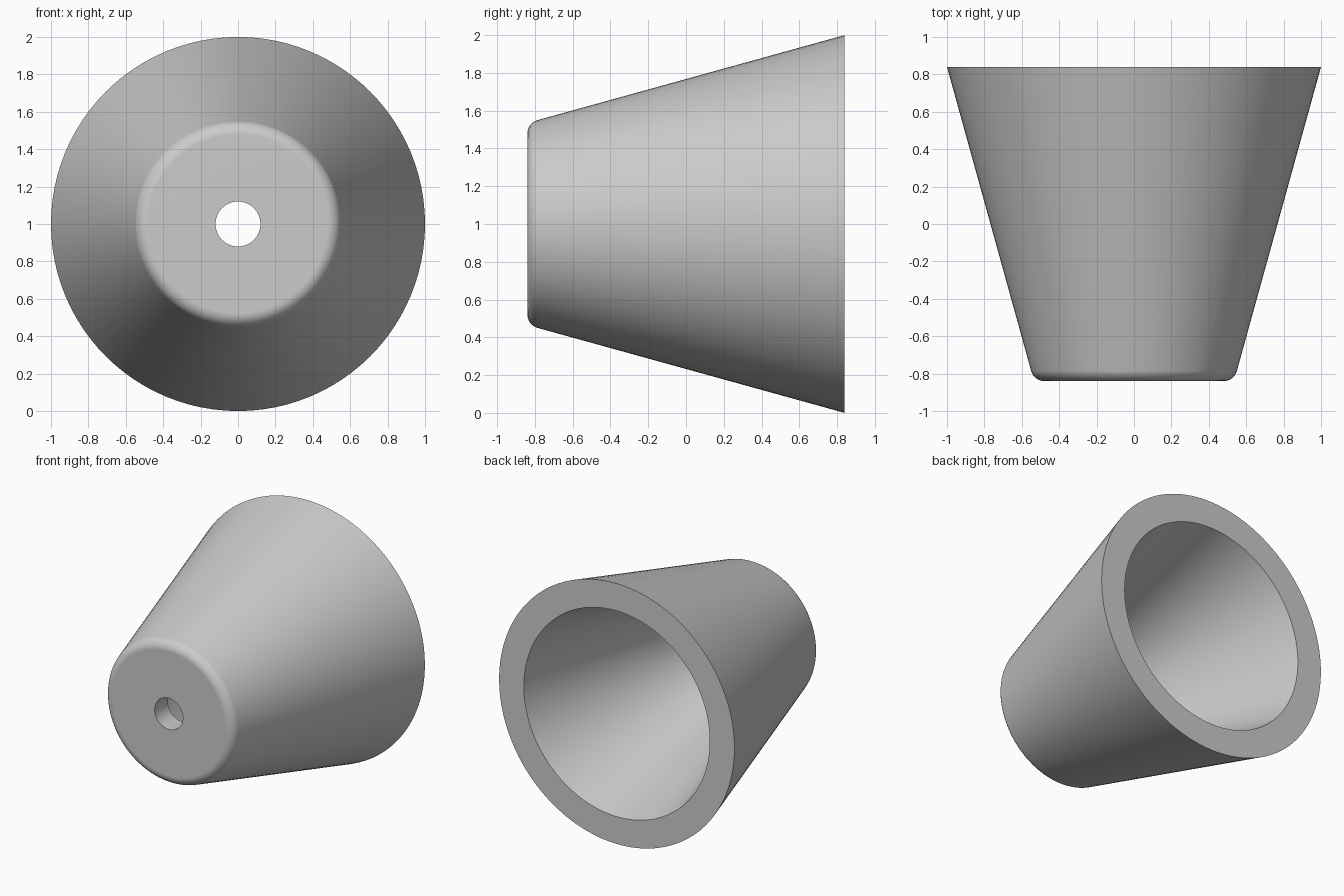
import bpy
import bmesh
from math import sin, cos, tan, atan2, pi, radians
from mathutils import Vector

default_cube = bpy.data.objects.get("Cube")
if default_cube:
    bpy.data.objects.remove(default_cube, do_unlink=True)

# Main dimensions; the cup's axis runs along y
FRONT, BACK, AXIS_Z = -0.84, 0.84, 1.0
NOSE_R, RIM_R, RIM_INNER_R, HOLE_R = 0.535, 1.0, 0.79, 0.12
FLOOR = 0.16
FILLET = 0.075
SEGMENTS = 96
FILLET_STEPS = 8

# Plain grey material
grey = bpy.data.materials.new("plain grey")
grey.use_nodes = True
colour = (0.6, 0.6, 0.6, 1.0)
grey.diffuse_color = colour
grey.node_tree.nodes["Principled BSDF"].inputs["Base Color"].default_value = colour

# Rounded nose edge, tangent to the front face and the tapered wall
slope = (RIM_R - NOSE_R) / (BACK - FRONT)
turn = pi / 2 - atan2(slope, 1)
centre_r = NOSE_R - FILLET * tan(turn / 2)
fillet = []
for i in range(FILLET_STEPS + 1):
    a = turn * i / FILLET_STEPS
    fillet.append((centre_r + FILLET * sin(a), FRONT + FILLET - FILLET * cos(a)))

# Closed wall section as (radius, y) pairs
floor_y = FRONT + FLOOR
inner_floor_r = RIM_INNER_R - slope * (BACK - floor_y)
section = [(HOLE_R, FRONT), *fillet, (RIM_R, BACK),
           (RIM_INNER_R, BACK), (inner_floor_r, floor_y), (HOLE_R, floor_y)]

# Revolve the section into the cup
bm = bmesh.new()
verts = [bm.verts.new((r, y, AXIS_Z)) for r, y in section]
edges = [bm.edges.new((v, verts[(i + 1) % len(verts)])) for i, v in enumerate(verts)]
bmesh.ops.spin(bm, geom=verts + edges, cent=Vector((0, 0, AXIS_Z)),
               axis=Vector((0, 1, 0)), angle=2 * pi, steps=SEGMENTS)
bmesh.ops.remove_doubles(bm, verts=bm.verts[:], dist=0.0001)
bmesh.ops.recalc_face_normals(bm, faces=bm.faces[:])

mesh = bpy.data.meshes.new("tapered_cup")
bm.to_mesh(mesh)
bm.free()
mesh.materials.append(grey)
cup = bpy.data.objects.new("tapered_cup", mesh)
bpy.context.collection.objects.link(cup)

# Smooth curved surfaces, crisp rim and hole edges, flat end faces
bpy.ops.object.select_all(action="DESELECT")
cup.select_set(True)
bpy.context.view_layer.objects.active = cup
bpy.ops.object.shade_smooth_by_angle(angle=radians(30))
weighted = cup.modifiers.new("flat ends", "WEIGHTED_NORMAL")
weighted.keep_sharp = True
